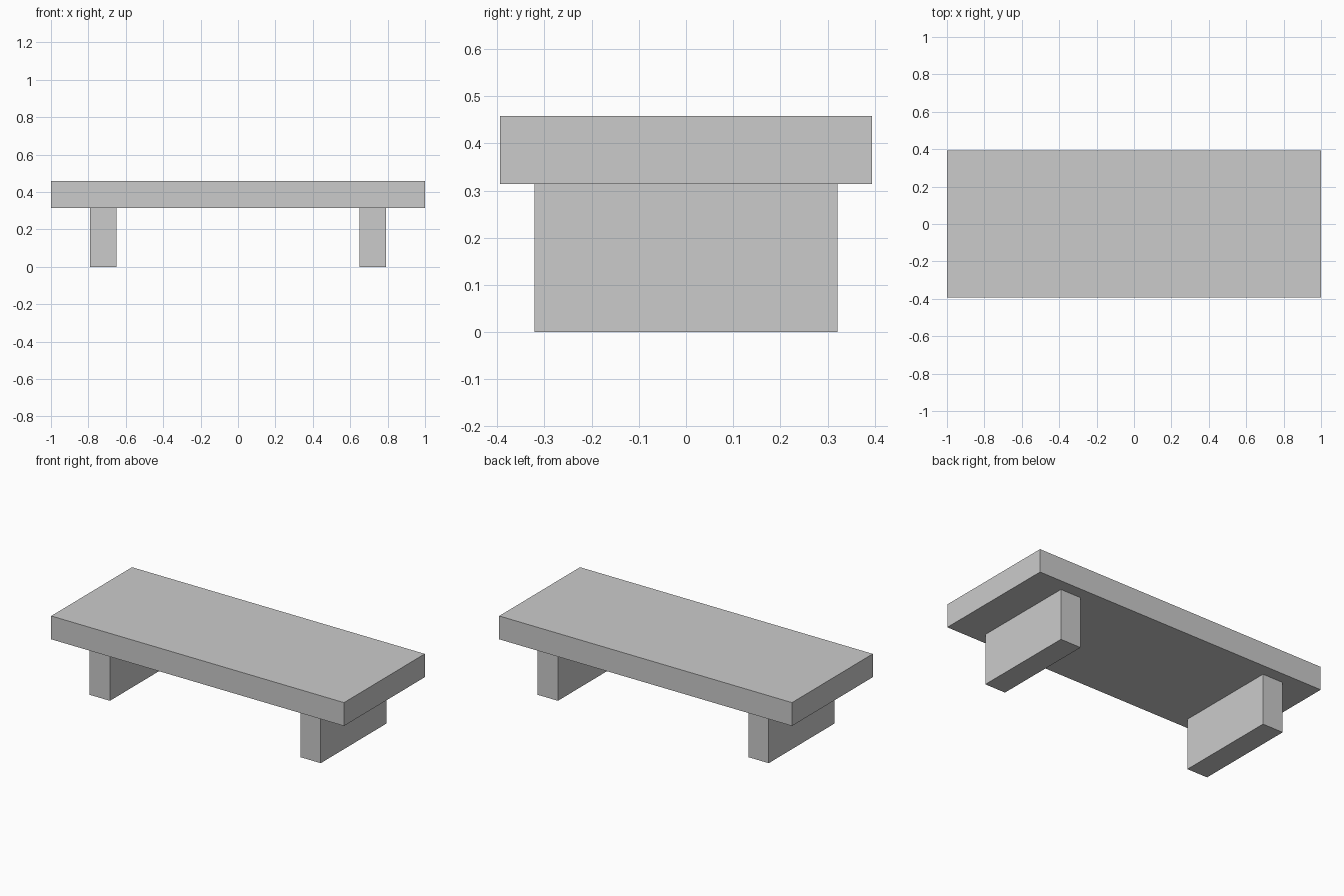
import bpy

# Remove the default cube
default = bpy.data.objects.get("Cube")
if default:
    bpy.data.objects.remove(default, do_unlink=True)

# Plain grey stone
stone = bpy.data.materials.new("grey_stone")
stone.use_nodes = True
grey = (0.6, 0.6, 0.6, 1)
stone.diffuse_color = grey
stone.node_tree.nodes["Principled BSDF"].inputs["Base Color"].default_value = grey


def box(name, centre, size):
    bpy.ops.mesh.primitive_cube_add(size=1, location=centre)
    part = bpy.context.object
    part.name = part.data.name = name
    part.scale = size
    bpy.ops.object.transform_apply(location=False, rotation=False, scale=True)
    part.data.materials.append(stone)
    return part


LEG_HEIGHT = 0.314
SLAB_THICKNESS = 0.144

# Seat slab
box("seat_slab", (0, 0, LEG_HEIGHT + SLAB_THICKNESS / 2), (2, 0.788, SLAB_THICKNESS))

# Two slab legs, mirrored left and right
for side, sign in (("left", 1), ("right", -1)):
    box(side + "_leg", (sign * 0.72, 0, LEG_HEIGHT / 2), (0.14, 0.642, LEG_HEIGHT))
